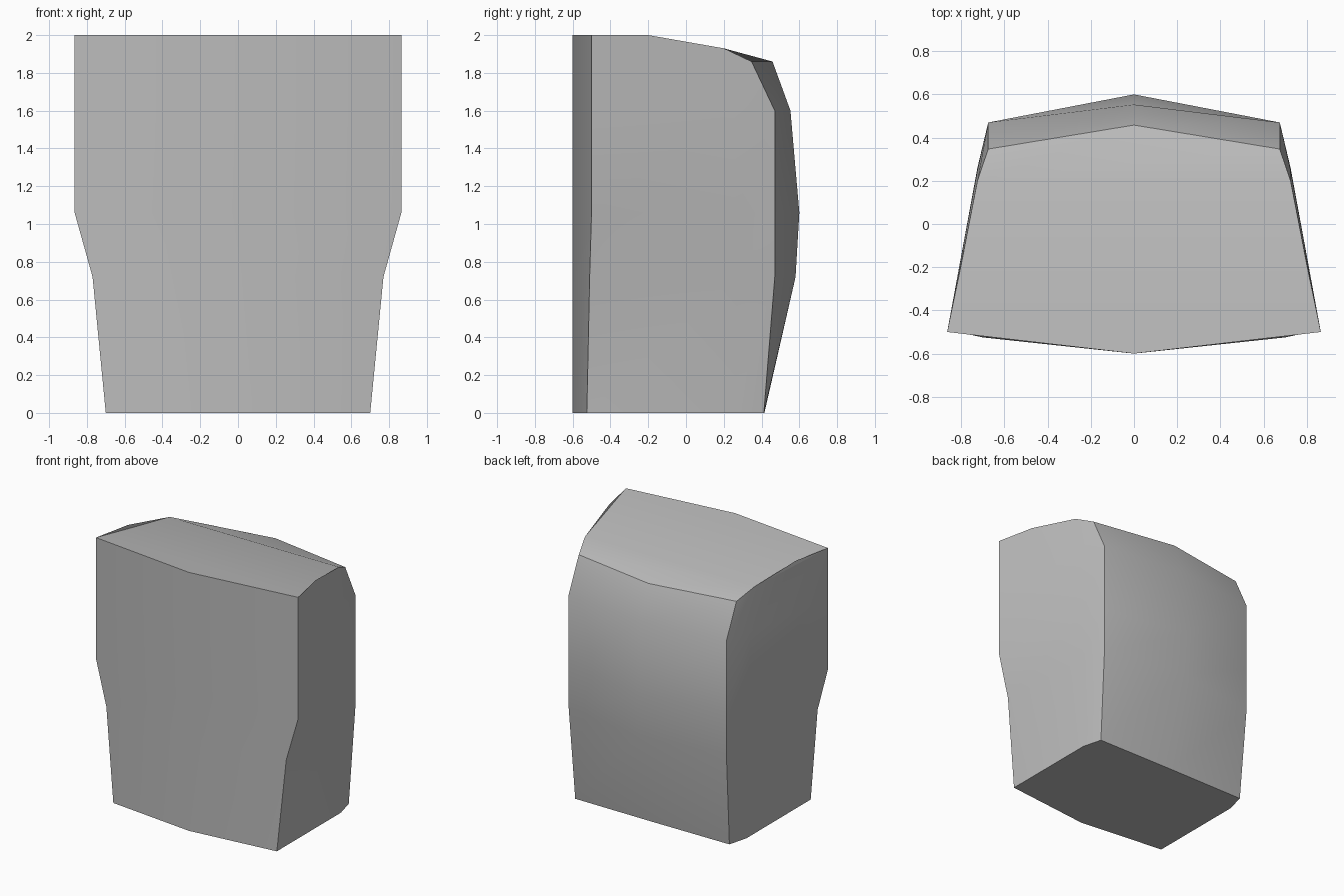
import bpy
import bmesh
import math

default_cube = bpy.data.objects.get("Cube")
if default_cube:
    bpy.data.objects.remove(default_cube, do_unlink=True)


def flat_material(name, colour):
    material = bpy.data.materials.new(name)
    material.use_nodes = True
    material.diffuse_color = colour
    shader = material.node_tree.nodes["Principled BSDF"]
    shader.inputs["Base Color"].default_value = colour
    return material


# Upright edges of the left half, from front centre round to back centre.
# Each holds (x, y, z) at the foot, waist, hip, shoulder and rim.
front_centre = [(0, -0.6, z) for z in (0, 0.72, 1.06, 1.6, 2)]
front_corner = [(0.7, -0.525, 0), (0.77, -0.51, 0.72), (0.865, -0.5, 1.06),
                (0.865, -0.5, 1.6), (0.865, -0.5, 2)]
side_bend = [(0.7, 0.26, 0), (0.715, 0.27, 0.72), (0.725, 0.26, 1.06),
             (0.725, 0.25, 1.6), (0.725, 0.2, 1.93)]
back_corner = [(0.66, 0.412, 0), (0.675, 0.47, 0.72), (0.675, 0.47, 1.06),
               (0.675, 0.47, 1.6), (0.675, 0.347, 1.86)]
back_centre = [(0, 0.415, 0), (0, 0.58, 0.72), (0, 0.6, 1.06),
               (0, 0.553, 1.6), (0, 0.458, 1.86)]


def mirrored(column):
    return [(-x, y, z) for x, y, z in column]


left_half = [front_corner, side_bend, back_corner]
right_half = [mirrored(column) for column in reversed(left_half)]
outline = [front_centre] + left_half + [back_centre] + right_half

# Wall: quads between neighbouring upright edges
bm = bmesh.new()
columns = [[bm.verts.new(point) for point in column] for column in outline]
for a, b in zip(columns, columns[1:] + columns[:1]):
    for row in range(len(a) - 1):
        bm.faces.new((a[row], b[row], b[row + 1], a[row + 1]))

# Underside, main top and sloping rear top
bm.faces.new([column[0] for column in reversed(columns)])
rim = [column[-1] for column in columns]
bm.faces.new((rim[0], rim[1], rim[2], rim[6], rim[7]))
bm.faces.new(rim[2:7])

# Thin raised crest along each side of the top
for front, rear, side in ((rim[1], rim[2], 1), (rim[7], rim[6], -1)):
    wall = next(f for f in front.link_faces if rear in f.verts and len(f.verts) == 4)
    low_verts = [v for v in wall.verts if v not in (front, rear)]
    low_front, low_rear = sorted(low_verts, key=lambda v: v.co.y)
    bm.faces.remove(wall)
    peak = bm.verts.new((side * 0.802, -0.2, 2))
    bm.faces.new((low_front, low_rear, rear, peak, front))
    bm.faces.new((front, peak, rear))

bmesh.ops.recalc_face_normals(bm, faces=bm.faces)
mesh = bpy.data.meshes.new("body")
bm.to_mesh(mesh)
bm.free()

body = bpy.data.objects.new("body", mesh)
bpy.context.collection.objects.link(body)
mesh.materials.append(flat_material("plain grey", (0.5, 0.5, 0.5, 1)))

bpy.ops.object.select_all(action="DESELECT")
body.select_set(True)
bpy.context.view_layer.objects.active = body
bpy.ops.object.shade_smooth_by_angle(angle=math.radians(30))
